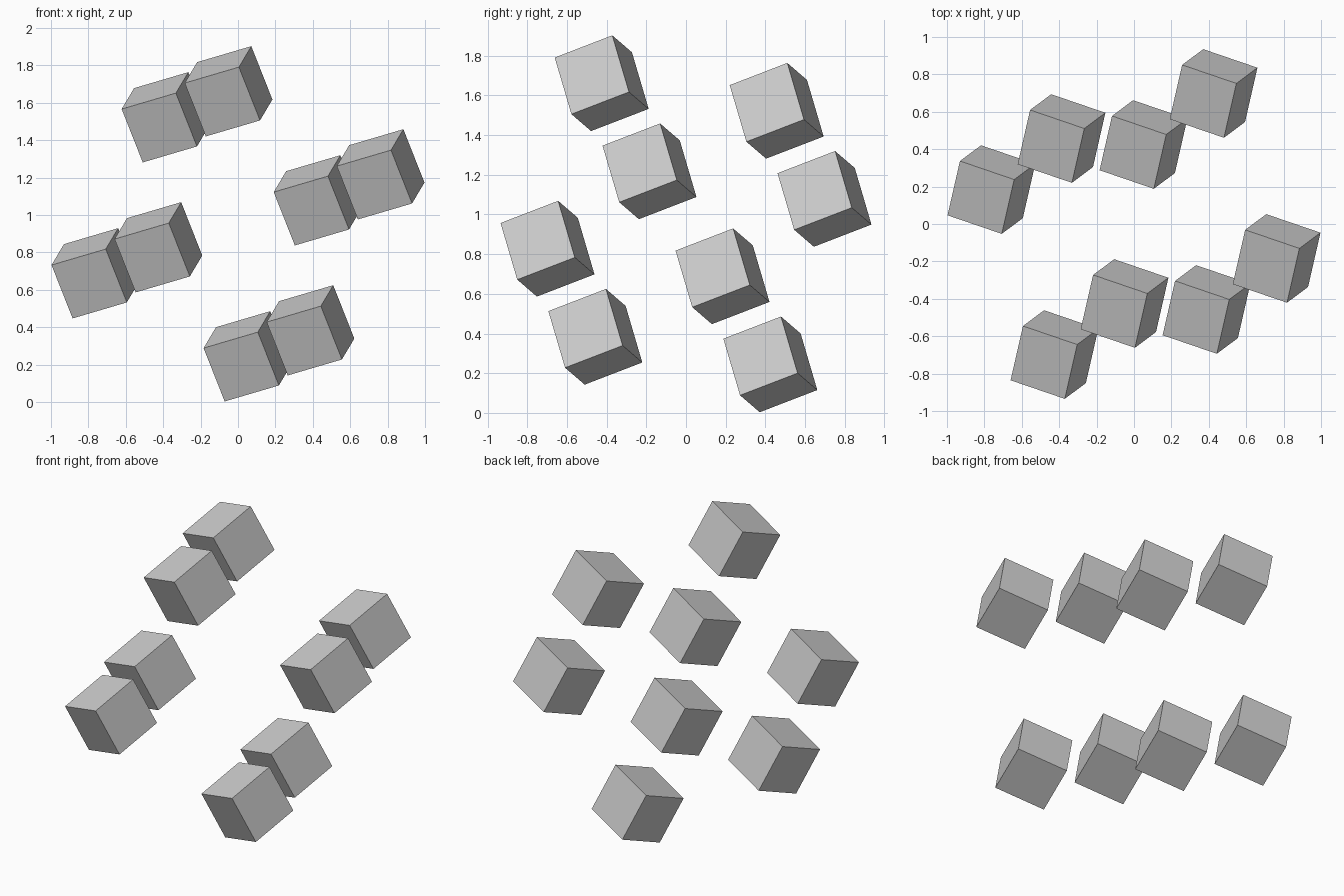
import bpy
from itertools import product
from mathutils import Vector, Matrix

if "Cube" in bpy.data.objects:
    bpy.data.objects.remove(bpy.data.objects["Cube"])

SIDE = 0.318                      # edge of each small cube
CENTRE = Vector((0, 0, 0.953))

# Tilted cubic lattice: the eight cubes sit on its corners
STEP_U = Vector((0.813, 0.241, -0.444))
STEP_V = Vector((0.375, 0.273, 0.834))
STEP_W = Vector((0.337, -0.882, 0.139))

# Each cube's own orientation, made orthogonal
ax = Vector((0.2888, -0.0988, 0.0851)).normalized()
az = ax.cross(Vector((0.067, 0.2955, 0.1136))).normalized()
ay = az.cross(ax)
ROT = Matrix((ax, ay, az)).transposed().to_4x4()

# Eight identical cubes
for i, (u, v, w) in enumerate(product((-0.5, 0.5), repeat=3)):
    bpy.ops.mesh.primitive_cube_add(size=SIDE)
    cube = bpy.context.object
    cube.name = f"corner_cube_{i + 1}"
    pos = CENTRE + u * STEP_U + v * STEP_V + w * STEP_W
    cube.matrix_world = Matrix.Translation(pos) @ ROT
